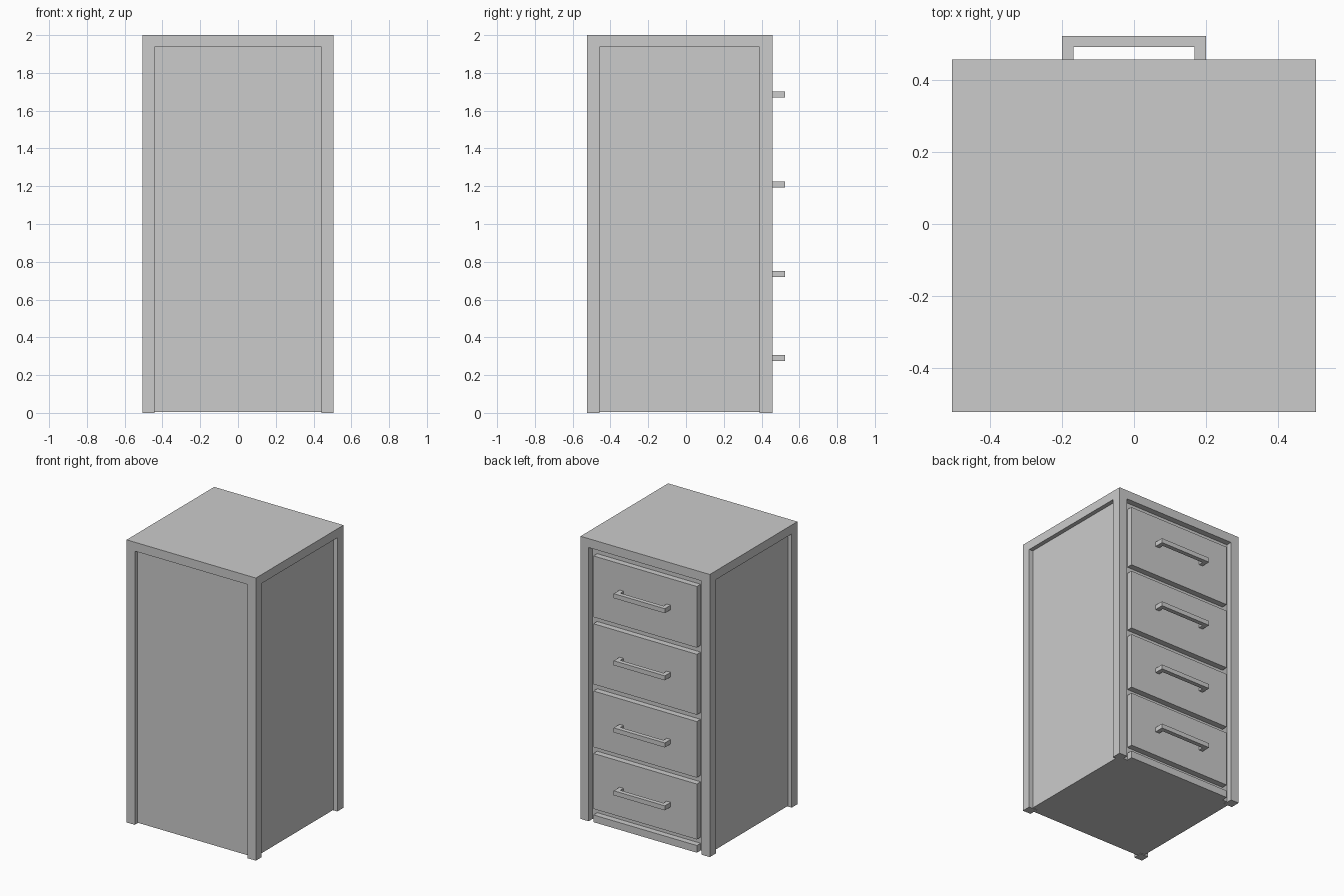
import bpy

if "Cube" in bpy.data.objects:
    bpy.data.objects.remove(bpy.data.objects["Cube"])


def box(name, x0, x1, y0, y1, z0, z1):
    """Axis-aligned box from its limits."""
    bpy.ops.mesh.primitive_cube_add(size=1)
    ob = bpy.context.object
    ob.name = name
    for v in ob.data.vertices:
        v.co.x = x1 if v.co.x > 0 else x0
        v.co.y = y1 if v.co.y > 0 else y0
        v.co.z = z1 if v.co.z > 0 else z0
    return ob


def extruded(name, pts, z0, z1):
    """Prism from an xy outline."""
    n = len(pts)
    verts = [(x, y, z) for z in (z0, z1) for x, y in pts]
    faces = [tuple(reversed(range(n))), tuple(range(n, 2 * n))]
    faces += [(i, (i + 1) % n, n + (i + 1) % n, n + i) for i in range(n)]
    me = bpy.data.meshes.new(name)
    me.from_pydata(verts, [], faces)
    ob = bpy.data.objects.new(name, me)
    bpy.context.collection.objects.link(ob)
    return ob


W = 0.506                 # half width
F, B = -0.523, 0.457      # front and back of the frame
POST, TOP = 0.064, 1.937  # post width, underside of the top
REC = 0.03                # panel recess
DREC = 0.042              # depth of the drawer opening

# Recessed cabinet body
box("cabinet_body", -W + REC, W - REC, F + REC, B - DREC, 0.004, TOP)

# Top slab and four corner posts
box("top_slab", -W, W, F, B, TOP, 2.0)
for side, s in (("left", -1), ("right", 1)):
    xs = sorted((s * W, s * (W - POST)))
    box(f"front_post_{side}", *xs, F, F + POST, 0, TOP)
    box(f"back_post_{side}", *xs, B - 0.069, B, 0, TOP)

# Drawer fronts with bracket handles, and the bottom rail
drawers = [(1.455, 1.888, 1.685), (0.98, 1.408, 1.21),
           (0.535, 0.932, 0.735), (0.098, 0.49, 0.29)]
H, T, Y = 0.20, 0.031, 0.523
bracket = [(-H, B), (-H + T, B), (-H + T, Y - T), (H - T, Y - T),
           (H - T, B), (H, B), (H, Y), (-H, Y)]
for i, (z0, z1, hz) in enumerate(drawers, 1):
    box(f"drawer_front_{i}", -0.405, 0.405, B - DREC, B, z0, z1)
    extruded(f"drawer_handle_{i}", bracket, hz - 0.016, hz + 0.016)
box("bottom_rail", -0.405, 0.405, B - DREC, B, 0.004, 0.055)
